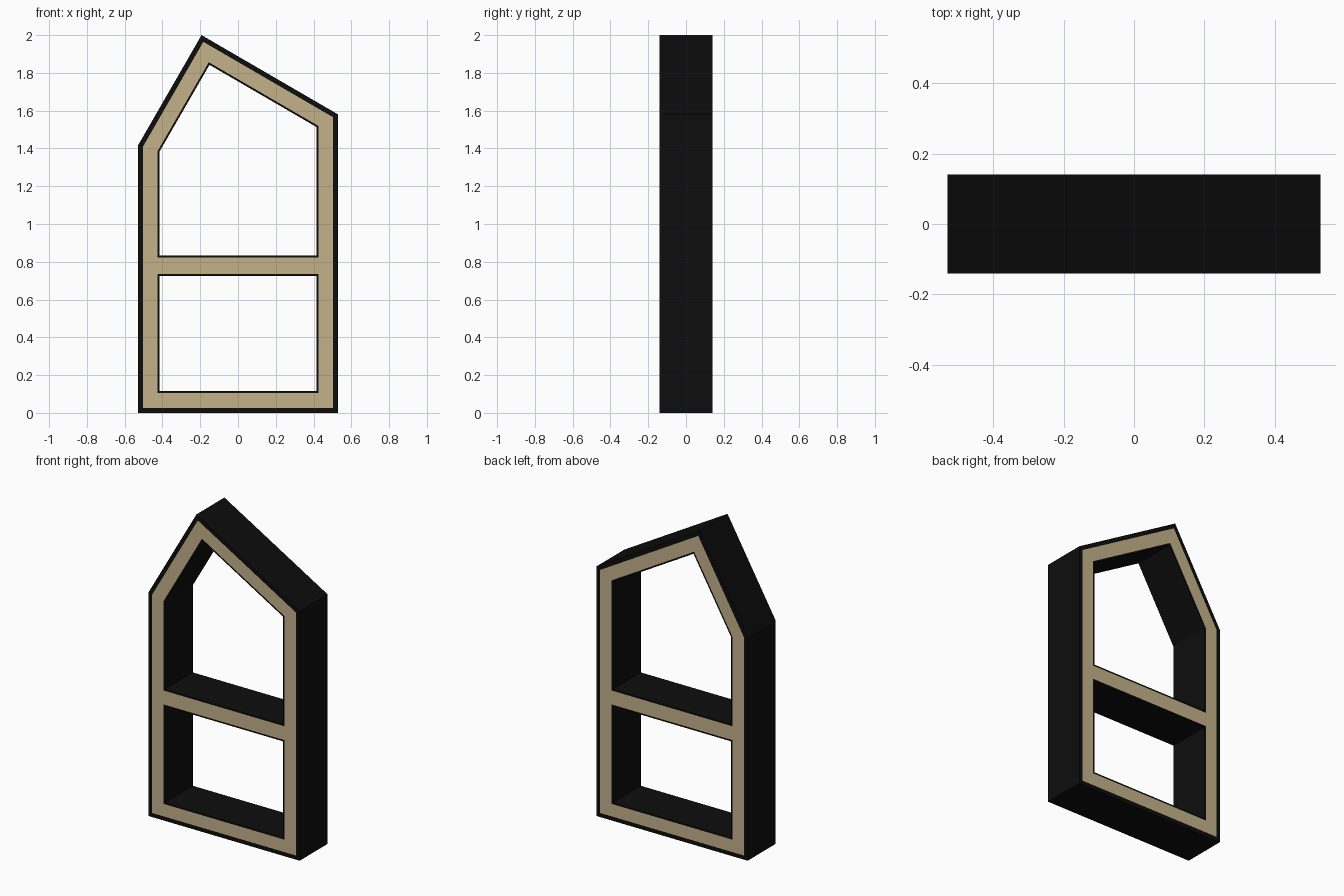
import bpy
import bmesh
from mathutils import Vector

cube = bpy.data.objects.get("Cube")
if cube:
    bpy.data.objects.remove(cube)

HALF_DEPTH = 0.14
SKIN, FRAME, LINER = 0.026, 0.105, 0.01
SHELF_LOW, SHELF_HIGH = 0.735, 0.823


def material(name, rgb):
    mat = bpy.data.materials.new(name)
    mat.use_nodes = True
    mat.diffuse_color = (*rgb, 1)
    mat.node_tree.nodes["Principled BSDF"].inputs["Base Color"].default_value = (*rgb, 1)
    return mat


def inset(poly, dist):
    """Move every edge of a counter-clockwise outline inward."""
    result = []
    for i, p in enumerate(poly):
        a = (p - poly[i - 1]).normalized()
        b = (poly[(i + 1) % len(poly)] - p).normalized()
        na, nb = Vector((-a.y, a.x)), Vector((-b.y, b.x))
        result.append(p + (na + nb) * dist / (1 + na.dot(nb)))
    return result


def finish(name, bm, mat):
    bmesh.ops.recalc_face_normals(bm, faces=bm.faces)
    mesh = bpy.data.meshes.new(name)
    bm.to_mesh(mesh)
    bm.free()
    mesh.materials.append(mat)
    obj = bpy.data.objects.new(name, mesh)
    bpy.context.collection.objects.link(obj)


def band(name, outer, inner, mat):
    """Closed frame between two outlines, running the full depth."""
    bm = bmesh.new()
    loops = [[bm.verts.new((p.x, y, p.y)) for p in poly]
             for poly, y in ((outer, -HALF_DEPTH), (inner, -HALF_DEPTH),
                             (inner, HALF_DEPTH), (outer, HALF_DEPTH))]
    for k in range(4):
        a, b = loops[k], loops[(k + 1) % 4]
        for i in range(len(a)):
            j = (i + 1) % len(a)
            bm.faces.new((a[i], a[j], b[j], b[i]))
    finish(name, bm, mat)


def board(name, low, high, mat):
    """Rectangular board running the full depth."""
    bm = bmesh.new()
    bmesh.ops.create_cube(bm, size=1)
    size, mid = high - low, (high + low) / 2
    bmesh.ops.scale(bm, vec=(size.x, 2 * HALF_DEPTH, size.y), verts=bm.verts)
    bmesh.ops.translate(bm, vec=(mid.x, 0, mid.y), verts=bm.verts)
    finish(name, bm, mat)


wood = material("pale wood", (0.55, 0.445, 0.255))
black = material("black laminate", (0.004, 0.004, 0.004))

# House outline with an off-centre gable
outline = [Vector(p) for p in ((-0.53, 0), (0.53, 0), (0.53, 1.58),
                               (-0.193, 2), (-0.53, 1.415))]
core = inset(outline, SKIN)
hollow = inset(outline, FRAME)
left, right = hollow[0].x, hollow[1].x

# Outer skin, wooden frame and shelf
band("outer_skin", outline, core, black)
band("wood_frame", core, hollow, wood)
board("shelf", Vector((left, SHELF_LOW)), Vector((right, SHELF_HIGH)), wood)

# Thin black linings of the two compartments
lower = hollow[:2] + [Vector((right, SHELF_LOW)), Vector((left, SHELF_LOW))]
upper = [Vector((left, SHELF_HIGH)), Vector((right, SHELF_HIGH))] + hollow[2:]
for name, opening in (("lower_lining", lower), ("upper_lining", upper)):
    band(name, opening, inset(opening, LINER), black)
